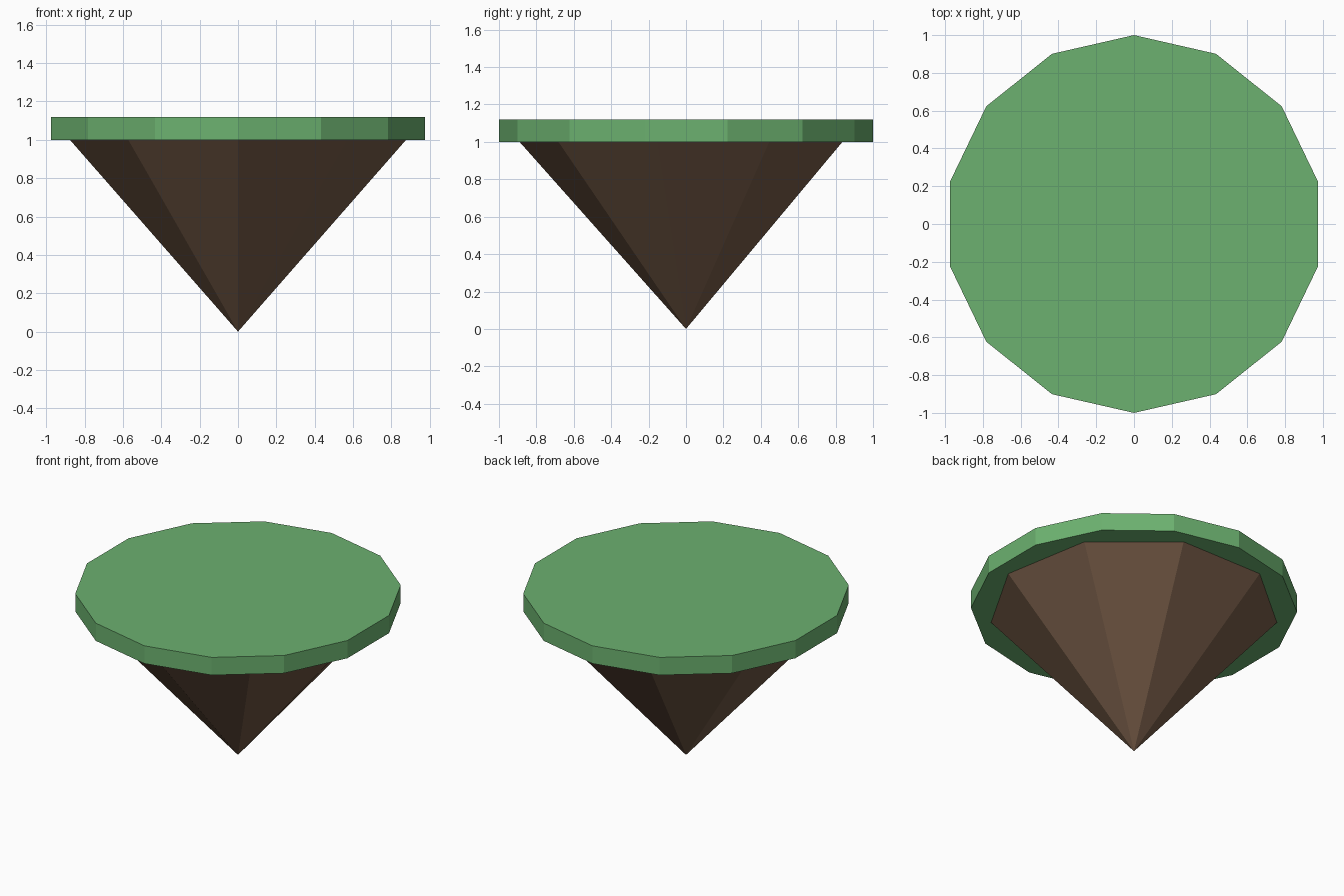
import bpy
import bmesh
from math import pi
from mathutils import Matrix

cube = bpy.data.objects.get("Cube")
if cube:
    bpy.data.objects.remove(cube, do_unlink=True)

DISC_BOTTOM, DISC_TOP = 1.0, 1.12


def make_material(name, rgb):
    color = (*rgb, 1.0)
    mat = bpy.data.materials.new(name)
    mat.use_nodes = True
    mat.diffuse_color = color
    bsdf = mat.node_tree.nodes["Principled BSDF"]
    bsdf.inputs["Base Color"].default_value = color
    bsdf.inputs["Roughness"].default_value = 0.9
    return mat


def make_cone(name, sides, r1, r2, z1, z2, mat, flip=False):
    """Flat-shaded cone or prism from z1 to z2; flip turns it upside down."""
    bm = bmesh.new()
    bmesh.ops.create_cone(bm, cap_ends=True, segments=sides, radius1=r1, radius2=r2, depth=z2 - z1)
    bmesh.ops.remove_doubles(bm, verts=bm.verts, dist=0.0001)
    if flip:
        bm.transform(Matrix.Rotation(pi, 4, "X"))
    bm.transform(Matrix.Translation((0, 0, (z1 + z2) / 2)))
    bmesh.ops.recalc_face_normals(bm, faces=bm.faces)
    mesh = bpy.data.meshes.new(name)
    bm.to_mesh(mesh)
    bm.free()
    mesh.materials.append(mat)
    obj = bpy.data.objects.new(name, mesh)
    bpy.context.collection.objects.link(obj)
    return obj


grass = make_material("grass green", (0.15, 0.44, 0.16))
earth = make_material("earth brown", (0.17, 0.10, 0.06))

# Grass slab: fourteen-sided disc
make_cone("grass_disc", 14, 1.0, 1.0, DISC_BOTTOM, DISC_TOP, grass)

# Earth underside: nine-sided cone with its point down
make_cone("earth_cone", 9, 0.89, 0.0, 0.0, DISC_BOTTOM, earth, flip=True)
